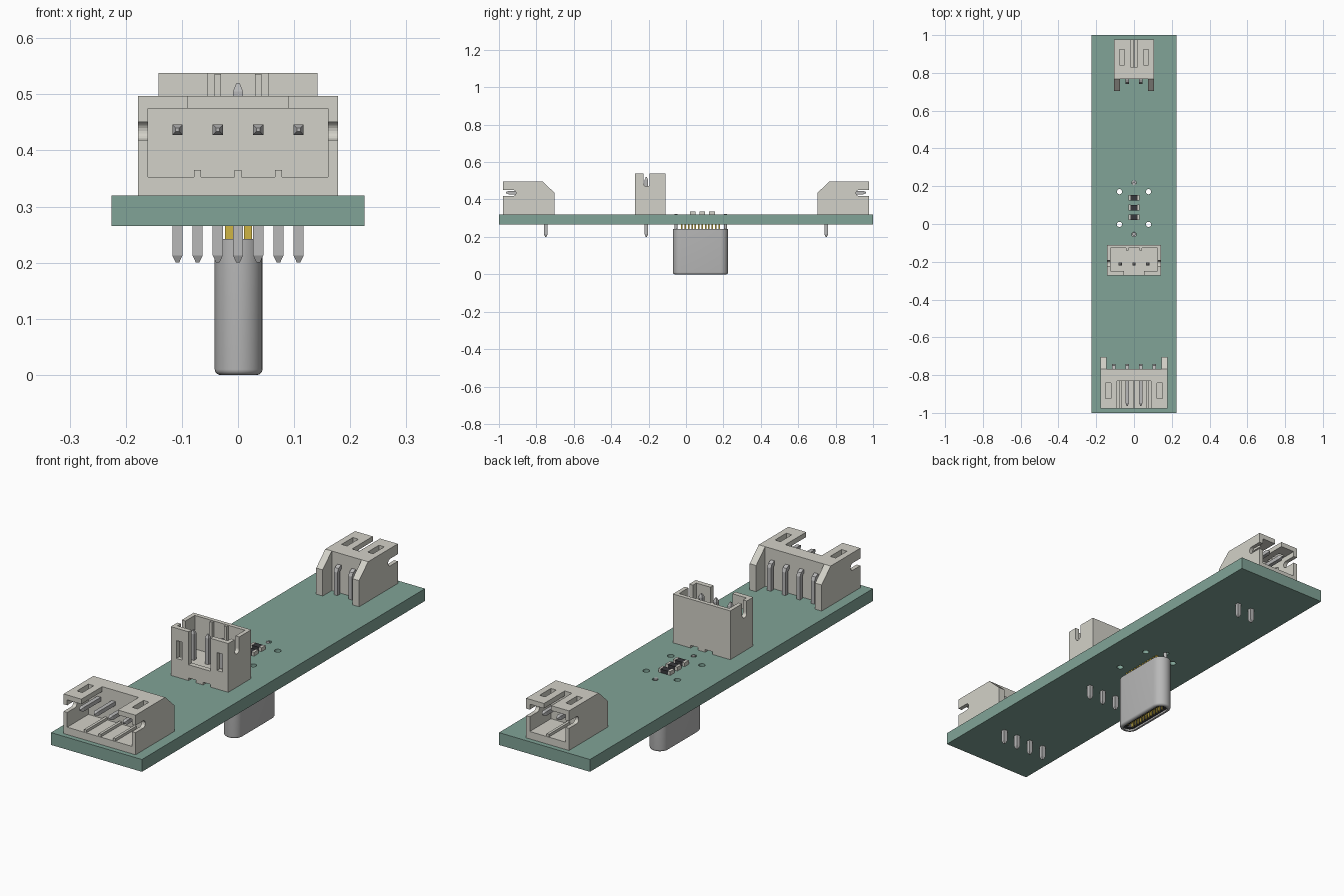
import bpy, bmesh, math
from mathutils import Matrix, Vector

if "Cube" in bpy.data.objects:
    bpy.data.objects.remove(bpy.data.objects["Cube"])


def material(name, rgb):
    m = bpy.data.materials.new(name)
    m.diffuse_color = (*rgb, 1)
    m.use_nodes = True
    m.node_tree.nodes["Principled BSDF"].inputs["Base Color"].default_value = m.diffuse_color
    return m


GREEN = material("board_green", (0.22, 0.37, 0.31))
CREAM = material("housing_cream", (0.65, 0.64, 0.58))
METAL = material("metal", (0.48, 0.48, 0.48))
GOLD = material("gold", (0.62, 0.46, 0.06))
DARK = material("dark", (0.04, 0.04, 0.045))


def finish(name, bm, mat=None, smooth=False):
    bmesh.ops.recalc_face_normals(bm, faces=bm.faces[:])
    me = bpy.data.meshes.new(name)
    bm.to_mesh(me)
    bm.free()
    ob = bpy.data.objects.new(name, me)
    bpy.context.collection.objects.link(ob)
    if mat:
        me.materials.append(mat)
    if smooth:
        bpy.ops.object.select_all(action='DESELECT')
        ob.select_set(True)
        bpy.context.view_layer.objects.active = ob
        bpy.ops.object.shade_smooth_by_angle(angle=math.radians(40))
    return ob


def add_box(bm, x0, x1, y0, y1, z0, z1):
    m = Matrix.Translation(((x0 + x1) / 2, (y0 + y1) / 2, (z0 + z1) / 2))
    bmesh.ops.create_cube(bm, size=1, matrix=m @ Matrix.Diagonal((x1 - x0, y1 - y0, z1 - z0, 1)))


def add_cyl(bm, centre, r, length, axis='Z', seg=20):
    rot = Matrix.Rotation(math.pi / 2, 4, 'Y') if axis == 'X' else Matrix()
    bmesh.ops.create_cone(bm, cap_ends=True, segments=seg, radius1=r, radius2=r, depth=length,
                          matrix=Matrix.Translation(centre) @ rot)


def boxes(name, specs, mat=None):
    bm = bmesh.new()
    for s in specs:
        add_box(bm, *s)
    return finish(name, bm, mat)


def cut(ob, cutter):
    mod = ob.modifiers.new("cut", 'BOOLEAN')
    mod.operation, mod.solver, mod.object = 'DIFFERENCE', 'EXACT', cutter
    bpy.context.view_layer.objects.active = ob
    bpy.ops.object.modifier_apply(modifier=mod.name)
    bpy.data.objects.remove(cutter)


def bridge(bm, rings):
    for a, b in zip(rings, rings[1:]):
        n = len(a)
        for i in range(n):
            bm.faces.new((a[i], a[(i + 1) % n], b[(i + 1) % n], b[i]))
    bm.faces.new(rings[0])
    bm.faces.new(rings[-1])


def add_wire(bm, x, path):
    """Square wire through (y, z, half width) points with mitred bends."""
    pts = [Vector((y, z)) for y, z, _ in path]
    rings = []
    for i, (y, z, h) in enumerate(path):
        d0 = (pts[i] - pts[max(i - 1, 0)]) if i else pts[1] - pts[0]
        d1 = (pts[i + 1] - pts[i]) if i + 1 < len(pts) else d0
        d0, d1 = d0.normalized(), d1.normalized()
        t = (d0 + d1).normalized()
        h2 = h / max(t.dot(d0), 0.3)
        ny, nz = -t.y * h2, t.x * h2
        rings.append([bm.verts.new((x + a * h, y + b * ny, z + b * nz))
                      for a, b in ((-1, -1), (1, -1), (1, 1), (-1, 1))])
    bridge(bm, rings)


def stadium_loft(name, cx, cy, levels, mat, n=14):
    """Loft of rounded slots given as (half x, half y, z)."""
    bm = bmesh.new()
    rings = []
    for hx, hy, z in levels:
        ring = []
        for side in (0, 1):
            for i in range(n + 1):
                a = math.pi * (side + i / n)
                off = (hy - hx) * (1 - 2 * side)
                ring.append(bm.verts.new((cx + hx * math.cos(a), cy + off + hx * math.sin(a), z)))
        rings.append(ring)
    bridge(bm, rings)
    return finish(name, bm, mat, smooth=True)


PITCH = 0.072


def housing(name, n, depth, thick, frame, arms):
    """Socket body in local axes: mouth at y=0, notched wall at z=0; frame places it."""
    w = PITCH / 2 * n + 0.034
    if arms:
        e = depth + 0.064
        prof = [(0, -thick), (e, -thick), (e, -0.06), (depth, 0), (0, 0)]
    else:
        prof = [(0, -thick), (depth, -thick), (depth, 0), (0, 0)]
    bm = bmesh.new()
    bridge(bm, [[bm.verts.new((x, y, z)) for y, z in prof] for x in (-w, w)])
    body = finish(name, bm, CREAM)
    half = PITCH / 2 * (n - 1.5)
    cuts = [(-w + .018, w - .018, -.05, .15, -.144, -.022),     # cavity
            (-half, half, -.05, .147, -.06, .05),               # wall notch
            (-w - .05, w + .05, -.05, .053, -.078, -.046)]      # side slots
    for s in (-1, 1):                                           # latch windows
        a, b = sorted((s * (w - .055), s * (w - .028)))
        cuts.append((a, b, .055, .135, -.06, .05))
    if arms:
        cuts.append((-w + .032, w - .032, depth, depth + .2, -.4, .1))
    else:                                                       # gaps under the base
        for k in range(n - 1):
            x = (k - (n - 2) / 2) * PITCH
            cuts.append((x - .018, x + .018, depth - .012, depth + .05, -.4, .1))
    for c in cuts:
        cut(body, boxes("cutter", [c]))
    for s in (-1, 1):                                           # round slot ends
        bm = bmesh.new()
        add_cyl(bm, (s * w, .053, -.062), .016, .06, 'X')
        cut(body, finish("cutter", bm))
    # keying ribs on the cavity floor
    xs = [(k - (n - 2) / 2) * PITCH for k in range(n - 1)]
    ribs = boxes(name + "_ribs", [(x - .006, x + .006, .002, .155, -.148, -.132) for x in xs], CREAM)
    for ob in (body, ribs):
        ob.data.transform(frame)


def pins(name, n, path):
    bm = bmesh.new()
    for k in range(n):
        add_wire(bm, (k - (n - 1) / 2) * PITCH, path)
    finish(name, bm, METAL)


# Circuit board with locating holes
board = boxes("circuit_board", [(-.225, .225, -1, 1, .265, .32)], GREEN)
bm = bmesh.new()
for x, y, r in ((-.077, .171, .014), (.077, .171, .014), (-.077, -.002, .014),
                (.077, -.002, .014), (0, .218, .012), (0, -.055, .012)):
    add_cyl(bm, (x, y, .29), r, .2)
cut(board, finish("cutter", bm))

# Side-entry sockets at both ends
for name, n, s in (("front_socket", 4, -1), ("back_socket", 2, 1)):
    turn = Matrix.Rotation(math.pi if s > 0 else 0, 4, 'Z')
    housing(name, n, .21, .177, Matrix.Translation((0, s * .978, .497)) @ turn, True)
    path = [(.015, .437, .003), (.03, .437, .009), (.212, .437, .009), (.223, .432, .009),
            (.228, .421, .009), (.228, .213, .009), (.228, .2, .003)]
    pins(name + "_pins", n, [(s * (.978 - d), z, h) for d, z, h in path])

# Upright middle socket
upright = Matrix(((-1, 0, 0, 0), (0, 0, -1, -.272), (0, -1, 0, .538), (0, 0, 0, 1)))
housing("middle_socket", 3, .218, .162, upright, False)
pins("middle_socket_pins", 3, [(-.212, .52, .003), (-.212, .505, .009),
                               (-.212, .213, .009), (-.212, .2, .003)])

# Plug under the board: shell, insulator, contacts and tabs
CX, CY = .001, .0775
fillet = [(.0425 - .01 * (1 - math.cos(a)), .1475 - .01 * (1 - math.cos(a)), .01 - .01 * math.sin(a))
          for a in (math.pi / 2 * i / 5 for i in range(6))]
stadium_loft("plug_shell", CX, CY,
             [(.0425, .1475, .242)] + fillet + [(.027, .132, 0), (.027, .132, .2)], METAL)
stadium_loft("plug_insulator", CX, CY,
             [(.0268, .1318, .198), (.0268, .1318, .008), (.013, .118, .008), (.013, .118, .17)], DARK)
inner, tails = [], []
for k in range(12):
    y = CY + (k - 5.5) * .018
    for s in (-1, 1):
        a, b = sorted((CX + s * .009, CX + s * .016))
        inner.append((a, b, y - .004, y + .004, .007, .165))
        a, b = sorted((CX + s * .01, CX + s * .024))
        tails.append((a, b, y - .004, y + .004, .236, .266))
boxes("plug_contacts", inner, GOLD)
boxes("plug_solder_tails", tails, GOLD)
bm = bmesh.new()
for y in (.212, -.053):
    add_cyl(bm, (0, y, .277), .008, .09, seg=16)
finish("plug_tabs", bm, METAL, smooth=True)

# Three chip resistors
bodies, ends = [], []
for y in (.036, .087, .139):
    bodies.append((-.02, .02, y - .0145, y + .0145, .319, .336))
    for s in (-1, 1):
        a, b = sorted((s * .018, s * .029))
        ends.append((a, b, y - .015, y + .015, .319, .337))
boxes("resistor_bodies", bodies, DARK)
boxes("resistor_ends", ends, CREAM)
